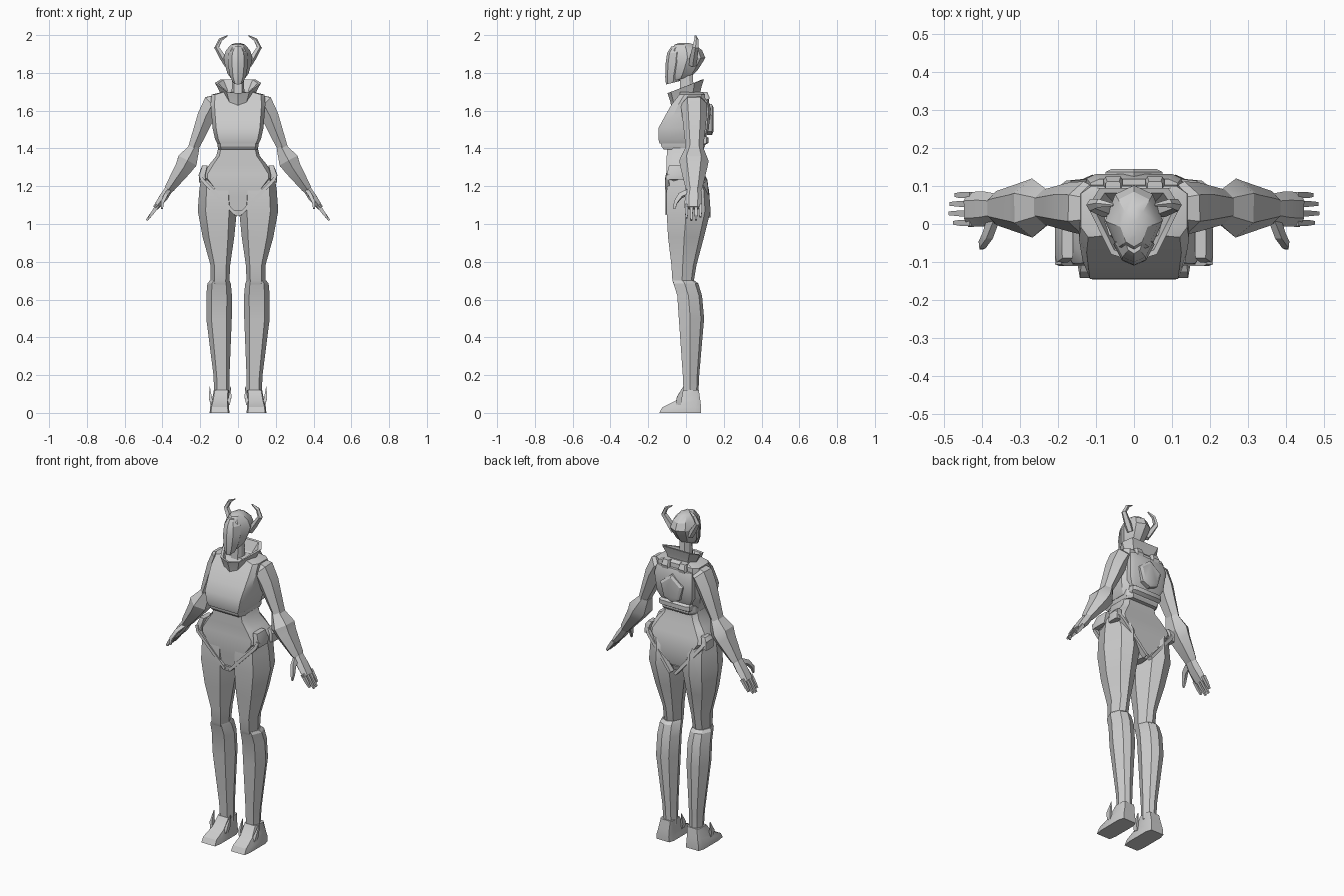
import bpy, bmesh, math
from mathutils import Vector

grey = bpy.data.materials.new("plain light grey")
grey.diffuse_color = (0.6, 0.6, 0.6, 1)

# Unit cross-sections (x, y), front is -y
OCT = [(-.65, -1), (.65, -1), (1, -.45), (1, .4), (.55, 1), (-.55, 1), (-1, .4), (-1, -.45)]
BOX = [(-.86, -1), (.86, -1), (1, -.6), (1, .7), (.8, 1), (-.8, 1), (-1, .7), (-1, -.6)]
LEG = [(-.6, -1), (.6, -1), (1, -.1), (.62, .75), (0, 1), (-.62, .75), (-1, -.1)]
RIDGE = [(0, -1), (.6, -.75), (1, 0), (.65, .75), (0, 1), (-.65, .75), (-1, 0), (-.6, -.75)]


def skin(name, rings, mirror=False, caps=True):
    """Bridge rings of points into one closed part."""
    bm = bmesh.new()
    vs = [[bm.verts.new(p) for p in r] for r in rings]
    n = len(vs[0])
    for a, b in zip(vs, vs[1:]):
        for i in range(n):
            j = (i + 1) % n
            bm.faces.new((a[i], a[j], b[j], b[i]))
    if caps:
        bm.faces.new(vs[0])
        bm.faces.new(vs[-1])
    bmesh.ops.recalc_face_normals(bm, faces=bm.faces)
    me = bpy.data.meshes.new(name)
    bm.to_mesh(me)
    bm.free()
    ob = bpy.data.objects.new(name, me)
    bpy.context.collection.objects.link(ob)
    me.materials.append(grey)
    bpy.ops.object.select_all(action='DESELECT')
    bpy.context.view_layer.objects.active = ob
    ob.select_set(True)
    bpy.ops.object.shade_smooth_by_angle(angle=math.radians(28))
    if mirror:
        ob.modifiers.new("mirror", 'MIRROR').use_mirror_merge = False
    return ob


def loft(name, rows, sec=OCT, mirror=False):
    """Stack sections; each row is z, x0, x1, y0, y1 and optional slope of z along y."""
    rings = []
    for z, x0, x1, y0, y1, *sl in rows:
        s = sl[0] if sl else 0
        ring = []
        for u, v in sec:
            y = (y0 + y1) / 2 + v * (y1 - y0) / 2
            ring.append(((x0 + x1) / 2 + u * (x1 - x0) / 2, y, z + s * y))
        rings.append(ring)
    return skin(name, rings, mirror)


def body(name, rows, sec=OCT):
    return loft(name, [(r[0], -r[1], r[1], *r[2:]) for r in rows], sec)


def tube(name, pts, n=6, turn=0.5):
    """Mirrored limb along points x, y, z with half width and half depth."""
    P = [Vector(p[:3]) for p in pts]
    rings = []
    for i, p in enumerate(pts):
        t = (P[min(i + 1, len(P) - 1)] - P[max(i - 1, 0)]).normalized()
        u = t.cross(Vector((0, 1, 0))).normalized()
        v = u.cross(t)
        ang = [2 * math.pi * (k + turn) / n for k in range(n)]
        rings.append([P[i] + u * p[3] * math.cos(a) + v * p[4] * math.sin(a) for a in ang])
    return skin(name, rings, True)


# Legs and feet
loft("thigh", [(.68, .05, .14, -.065, .035), (.70, .045, .145, -.072, .042), (.78, .042, .145, -.077, .055),
               (.93, .02, .187, -.095, .095), (1.07, .006, .213, -.103, .13), (1.18, .012, .205, -.102, .122),
               (1.26, .08, .192, -.09, .10)], LEG, True)
loft("shin", [(.09, .045, .125, -.012, .065), (.2, .045, .13, -.017, .07), (.5, .033, .168, -.038, .096),
              (.62, .032, .168, -.046, .085), (.685, .038, .162, -.066, .065), (.70, .045, .15, -.068, .045)], LEG, True)
loft("foot", [(0, .045, .15, -.142, .08), (.03, .048, .148, -.125, .08), (.065, .05, .138, -.055, .076),
              (.12, .048, .128, -.014, .068)], BOX, True)
for x, d in ((.137, 1), (.052, -1)):
    tube("ankle_fin", [(x, -.04, .045, .012, .018), (x + d * .009, -.035, .08, .011, .02),
                       (x + d * .013, -.012, .14, .001, .003)], 4)

# Pelvis and waist
body("pelvis", [(1.05, .022, -.09, .085), (1.15, .108, -.1, .115), (1.24, .187, -.107, .108), (1.265, .187, -.104, .1),
                (1.32, .148, -.103, .085), (1.36, .115, -.102, .07), (1.42, .1, -.1, .065)], BOX)
tube("front_strap", [(.2, -.095, 1.265, .012, .015), (.19, -.1, 1.235, .013, .015), (.015, -.095, 1.055, .012, .018)], 4)
tube("back_strap", [(.195, .08, 1.265, .013, .02), (.17, .1, 1.225, .014, .02), (.015, .115, 1.04, .012, .022)], 4)
loft("hip_block", [(1.235, .17, .207, -.1, -.01), (1.26, .172, .208, -.102, 0), (1.31, .16, .19, -.09, -.01)], BOX, True)
loft("hip_side_block", [(1.22, .17, .207, .03, .1), (1.27, .168, .205, .03, .1), (1.29, .16, .19, .04, .09)], BOX, True)
body("crotch_block", [(1.045, .02, -.1, .09), (1.075, .028, -.104, .1)], BOX)

# Chest and back
body("chest_band", [(1.395, .102, -.118, .09), (1.41, .108, -.13, .1), (1.445, .108, -.136, .1), (1.455, .1, -.12, .09)], BOX)
body("chest", [(1.425, .11, -.14, .07), (1.45, .122, -.146, .08), (1.51, .135, -.145, .09), (1.57, .14, -.112, .1),
               (1.635, .145, -.075, .105), (1.685, .14, -.035, .1), (1.70, .08, -.03, .085)], BOX)
body("back_pack", [(1.46, .095, .06, .105), (1.50, .115, .05, .12), (1.61, .125, .05, .132), (1.66, .115, .05, .118)], BOX)
body("lower_back_plate", [(1.415, .09, .05, .095), (1.43, .1, .05, .12), (1.455, .1, .05, .12), (1.47, .09, .05, .1)], BOX)
plate = [(.075, 1.575), (0, 1.635), (-.075, 1.575), (-.05, 1.49), (0, 1.47), (.05, 1.49)]
skin("back_plate", [[(x * k, y, 1.555 + (z - 1.555) * k) for x, z in plate]
                    for y, k in ((.11, 1), (.137, 1), (.145, .78))])
loft("shoulder_block", [(1.64, .03, .08, .07, .118), (1.67, .03, .08, .07, .125), (1.70, .035, .075, .07, .112)], BOX, True)

# Neck and flared collar, tilted down at the front
body("neck", [(1.66, .035, -.035, .045), (1.80, .03, -.03, .035)])
half = [(0, -.098), (.06, -.08), (.122, .045), (.09, .095)]
plan = half + [(-x, y) for x, y in half[:0:-1]]
skin("collar", [[(x * k, y * k2, z + .38 * y) for x, y in plan]
                for k, k2, z in ((.72, .8, 1.66), (.8, .85, 1.685), (1, 1, 1.73), (.86, .86, 1.728), (.6, .6, 1.67))])

# Head, mask and horns
body("head", [(1.775, .035, -.085, .03, .25), (1.80, .056, -.095, .06, .2), (1.85, .071, -.09, .09, .1),
              (1.88, .076, -.085, .102), (1.92, .064, -.08, .085), (1.95, .036, -.06, .045),
              (1.958, .012, -.035, .015)], RIDGE)
body("mask", [(1.765, .026, -.106, -.03, .25), (1.80, .044, -.11, -.02, .2), (1.86, .054, -.108, 0, .1),
              (1.905, .05, -.1, 0), (1.94, .026, -.078, 0)], RIDGE)
tube("horn", [(.055, .035, 1.84, .016, .02), (.078, .04, 1.88, .018, .022), (.112, .05, 1.935, .014, .017),
              (.092, .055, 1.975, .011, .012), (.055, .05, 1.997, .003, .004)], 5)

# Arms
tube("upper_arm", [(.09, .04, 1.655, .04, .05), (.135, .042, 1.635, .06, .07), (.17, .045, 1.57, .052, .065),
                   (.205, .045, 1.48, .042, .055), (.242, .045, 1.39, .03, .045)])
tube("forearm", [(.228, .045, 1.41, .03, .045), (.268, .042, 1.335, .062, .078), (.29, .042, 1.295, .052, .07),
                 (.362, .042, 1.19, .03, .045), (.37, .042, 1.18, .024, .038)])
tube("hand", [(.355, .042, 1.20, .024, .036), (.395, .04, 1.14, .026, .046), (.437, .038, 1.085, .016, .046)])
for i, y in enumerate((.003, .028, .053, .076)):
    k = (0, .012, .01, -.004)[i]
    tube("finger", [(.425, y, 1.1, .014, .012), (.452, y, 1.06, .012, .011), (.472 + k, y, 1.032 - k, .007, .007)], 4)
tube("thumb", [(.37, .015, 1.17, .014, .02), (.385, -.03, 1.15, .014, .018), (.40, -.055, 1.115, .012, .014),
               (.402, -.062, 1.08, .006, .007)], 4)
